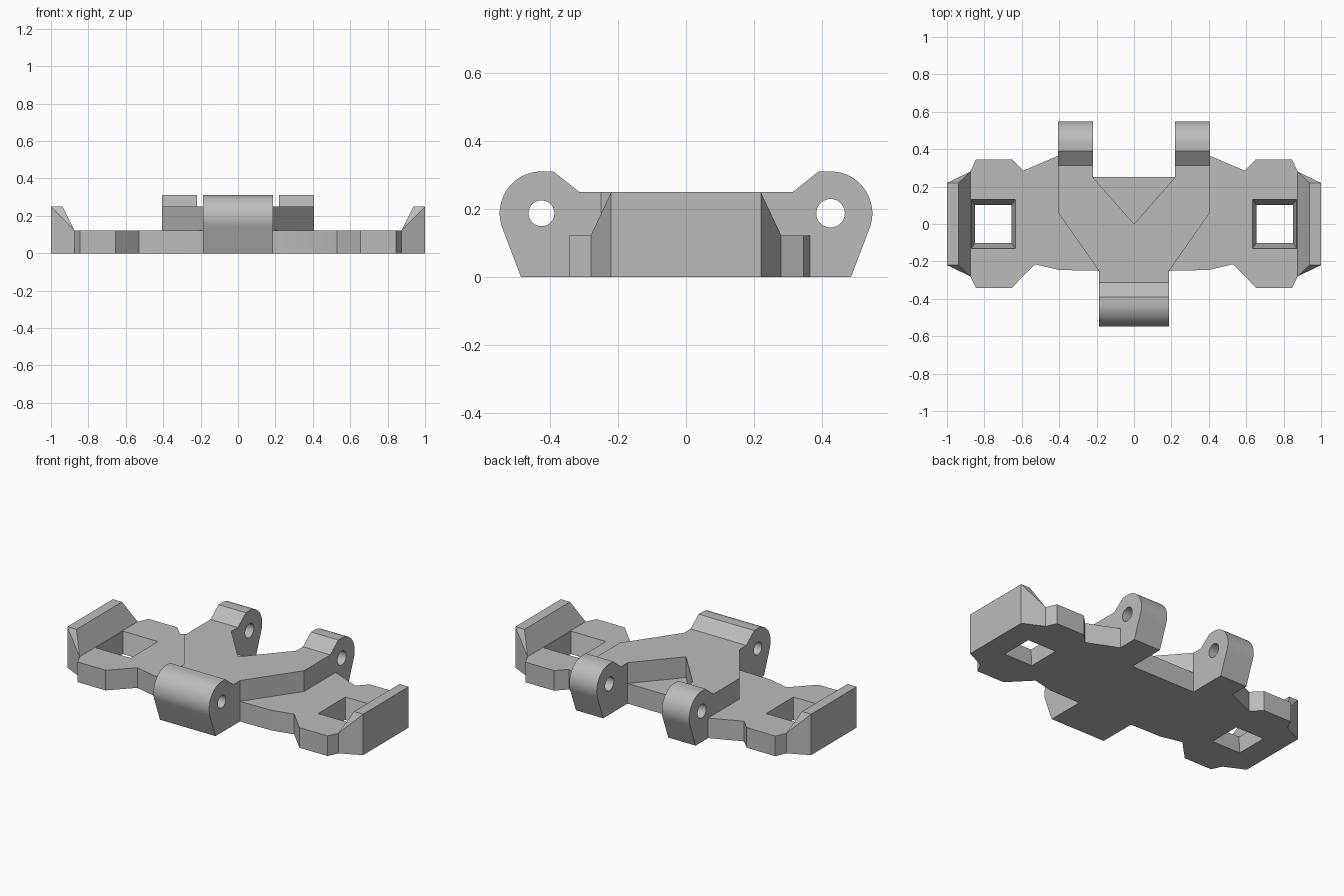
import bpy, bmesh
from math import radians, cos, sin
from mathutils import Vector

cube = bpy.data.objects.get("Cube")
if cube:
    bpy.data.objects.remove(cube, do_unlink=True)

PLATE, DECK = 0.123, 0.25      # heights of the plate and the raised deck
PIN_Y, PIN_Z, KNUCKLE_R = 0.425, 0.188, 0.123

grey = bpy.data.materials.new("plain grey")
grey.use_nodes = True
grey.diffuse_color = (0.5, 0.5, 0.5, 1)
grey.node_tree.nodes["Principled BSDF"].inputs["Base Color"].default_value = grey.diffuse_color


def add_object(name, bm):
    bmesh.ops.recalc_face_normals(bm, faces=bm.faces)
    mesh = bpy.data.meshes.new(name)
    bm.to_mesh(mesh)
    bm.free()
    mesh.materials.append(grey)
    obj = bpy.data.objects.new(name, mesh)
    bpy.context.collection.objects.link(obj)
    return obj


def prism(name, points, offset):
    """Extrude a closed outline of 3D points along an offset."""
    bm = bmesh.new()
    face = bm.faces.new([bm.verts.new(p) for p in points])
    moved = bmesh.ops.extrude_face_region(bm, geom=[face])["geom"]
    bmesh.ops.translate(bm, vec=Vector(offset),
                        verts=[v for v in moved if isinstance(v, bmesh.types.BMVert)])
    return add_object(name, bm)


def hull(name, points):
    bm = bmesh.new()
    bmesh.ops.convex_hull(bm, input=[bm.verts.new(p) for p in points])
    return add_object(name, bm)


def mirrored(half):
    """Complete a half outline on +x by mirroring it."""
    return half + [(-x, y) for x, y in reversed(half) if x > 0]


def combine(body, tool, operation):
    mod = body.modifiers.new(operation.lower(), 'BOOLEAN')
    mod.operation, mod.object, mod.solver = operation, tool, 'EXACT'
    bpy.context.view_layer.objects.active = body
    bpy.ops.object.modifier_apply(modifier=mod.name)
    bpy.data.objects.remove(tool, do_unlink=True)


def knuckle(name, x0, x1, side):
    """Hinge knuckle: a rounded side profile extruded across x."""
    arc = [radians(-21 + 111 * i / 24) for i in range(25)]
    profile = [(0.25, 0), (0.485, 0)]
    profile += [(PIN_Y + KNUCKLE_R * cos(a), PIN_Z + KNUCKLE_R * sin(a)) for a in arc]
    profile += [(0.39, PIN_Z + KNUCKLE_R), (0.313, DECK), (0.25, DECK)]
    return prism(name, [(x0, side * y, z) for y, z in profile], (x1 - x0, 0, 0))


def pin_cutter(side, radius):
    ring = [radians(360 * i / 40) for i in range(40)]
    return prism("pin_cutter", [(-0.6, side * PIN_Y + radius * cos(a), PIN_Z + radius * sin(a))
                                for a in ring], (1.2, 0, 0))


# Base plate with flared ends, notched for the rear knuckles
plate = mirrored([(0.19, -0.25), (0.4, -0.246), (0.53, -0.215), (0.655, -0.343),
                  (0.845, -0.343), (0.875, -0.28), (0.875, 0.28), (0.845, 0.345),
                  (0.652, 0.345), (0.592, 0.285), (0.405, 0.365), (0.405, 0.25)])
body = prism("hinge_bracket", [(x, y, 0) for x, y in plate], (0, 0, PLATE))

# Raised deck with a V-shaped recess at the back
deck = mirrored([(0.188, -0.25), (0.405, 0.06), (0.405, 0.25), (0.22, 0.25), (0, 0)])
combine(body, prism("raised_deck", [(x, y, PLATE) for x, y in deck],
                    (0, 0, DECK - PLATE)), 'UNION')

# Front knuckle and the rear pair
combine(body, knuckle("front_knuckle", -0.188, 0.188, -1), 'UNION')
for s in (1, -1):
    combine(body, knuckle("rear_knuckle", s * 0.22, s * 0.405, 1), 'UNION')

# Upturned end walls and tapered square slots
for s in (1, -1):
    corners = [(0.875, 0.28, 0), (0.875, 0.28, PLATE), (1, 0.22, 0),
               (1, 0.22, DECK), (0.938, 0.22, DECK)]
    combine(body, hull("end_wall", [(s * x, t * y, z) for x, y, z in corners
                                    for t in (1, -1)]), 'UNION')
    slot = [(s * (0.752 + u * (0.098 + g)), t * (0.102 + 1.5 * g), z)
            for g, z in ((-0.002, -0.0123), (0.022, PLATE + 0.0123))
            for u in (1, -1) for t in (1, -1)]
    combine(body, hull("slot_cutter", slot), 'DIFFERENCE')

# Pin holes
combine(body, pin_cutter(-1, 0.038), 'DIFFERENCE')
combine(body, pin_cutter(1, 0.042), 'DIFFERENCE')

# Tidy flat regions and smooth the round parts
bm = bmesh.new()
bm.from_mesh(body.data)
bmesh.ops.remove_doubles(bm, verts=bm.verts, dist=0.0002)
bmesh.ops.dissolve_limit(bm, angle_limit=radians(0.5), verts=bm.verts, edges=bm.edges)
bm.to_mesh(body.data)
bm.free()
bpy.ops.object.select_all(action='DESELECT')
body.select_set(True)
bpy.context.view_layer.objects.active = body
bpy.ops.object.shade_smooth_by_angle(angle=radians(20))
